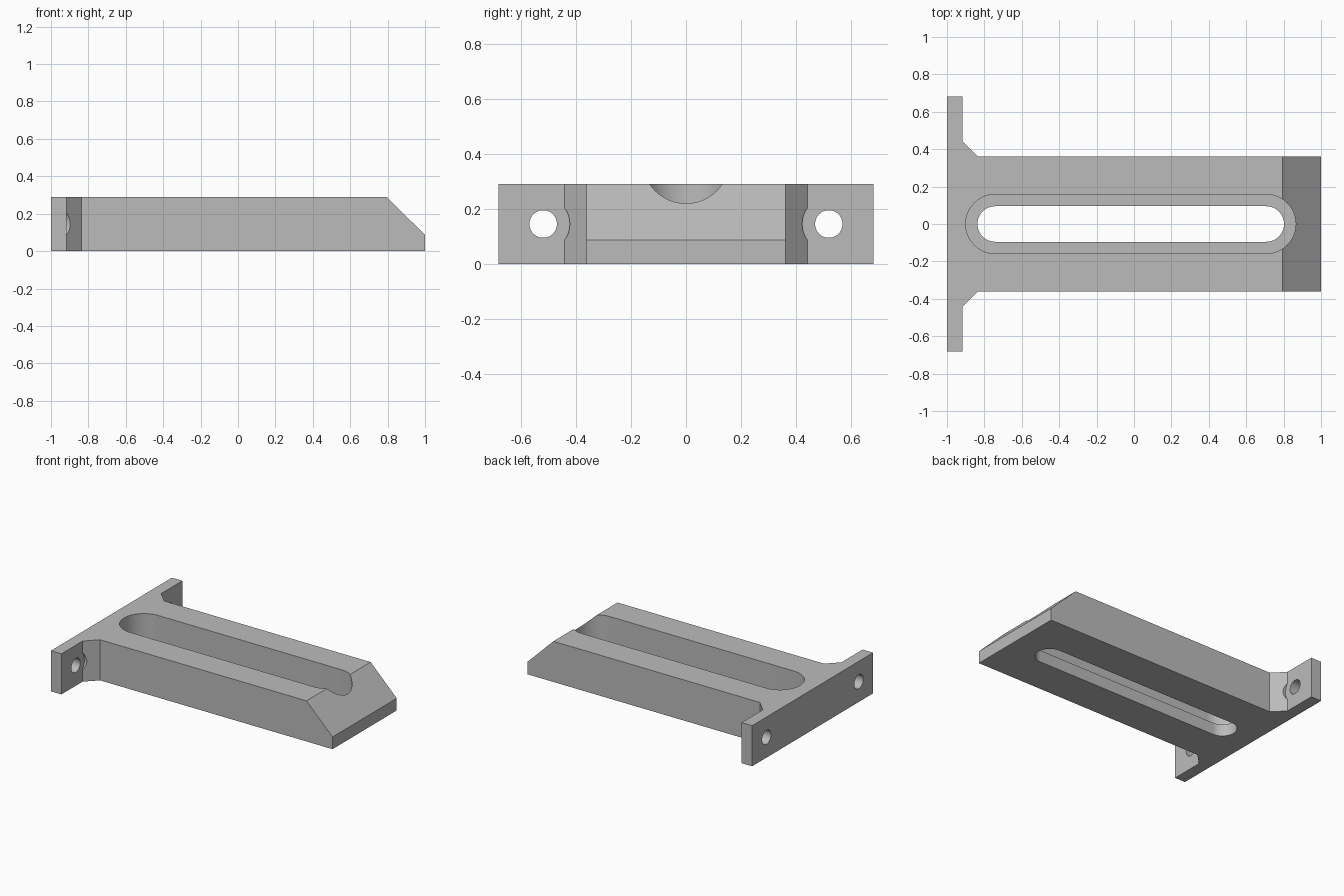
import bpy, bmesh, math
from mathutils import Vector, Matrix

cube = bpy.data.objects.get("Cube")
if cube:
    bpy.data.objects.remove(cube, do_unlink=True)

HEIGHT = 0.29
LEDGE = 0.085      # floor of the wide slot
HOLE_Y, HOLE_Z = 0.52, 0.145

grey = bpy.data.materials.new("machined_grey")
grey.use_nodes = True
colour = (0.5, 0.5, 0.5, 1)
grey.diffuse_color = colour
grey.node_tree.nodes["Principled BSDF"].inputs["Base Color"].default_value = colour


def prism(name, outline, depth, matrix=Matrix()):
    """Extrude a flat outline along local z, then place it."""
    bm = bmesh.new()
    face = bm.faces.new([bm.verts.new((x, y, 0)) for x, y in outline])
    top = bmesh.ops.extrude_face_region(bm, geom=[face])["geom"]
    bmesh.ops.translate(bm, vec=(0, 0, depth),
                        verts=[v for v in top if isinstance(v, bmesh.types.BMVert)])
    bmesh.ops.transform(bm, matrix=matrix, verts=bm.verts)
    bmesh.ops.recalc_face_normals(bm, faces=bm.faces)
    mesh = bpy.data.meshes.new(name)
    bm.to_mesh(mesh)
    bm.free()
    mesh.materials.append(grey)
    obj = bpy.data.objects.new(name, mesh)
    bpy.context.collection.objects.link(obj)
    return obj


def arc(cx, cy, r, start, sweep, steps):
    return [(cx + r * math.cos(start + sweep * i / steps),
             cy + r * math.sin(start + sweep * i / steps)) for i in range(steps + 1)]


def slot(r):
    return (arc(0.707, 0, r, -math.pi / 2, math.pi, 32)
            + arc(-0.742, 0, r, math.pi / 2, math.pi, 32))


def circle(r):
    return arc(0, 0, r, 0, 2 * math.pi, 48)[:-1]


# Body with end flange and gussets, mirrored across the centre line
half = [(1, 0.362), (-0.836, 0.362), (-0.917, 0.443), (-0.917, 0.682), (-1, 0.682)]
bracket = prism("slotted_bracket", half + [(x, -y) for x, y in reversed(half)], HEIGHT)

# Sloped nose: side outline swept across the width
side = Matrix.Translation((0, 0.5, 0)) @ Matrix.Rotation(math.pi / 2, 4, 'X')
slope = [(0.794, HEIGHT), (1, 0.087), (1.1, -0.0116), (1.1, 0.4), (0.6824, 0.4)]
cutters = [prism("nose_cutter", slope, 1, side)]

# Stepped long slot
cutters.append(prism("wide_slot_cutter", slot(0.158), 0.5, Matrix.Translation((0, 0, LEDGE))))
cutters.append(prism("narrow_slot_cutter", slot(0.095), 0.6, Matrix.Translation((0, 0, -0.1))))

# Flange bolt holes with clearance cut into the gussets
for s in (-1, 1):
    for name, r, x, depth in (("bolt_hole_cutter", 0.05, -1.1, 0.3),
                              ("clearance_cutter", 0.097, -0.917, 0.2)):
        place = Matrix.Translation((x, s * HOLE_Y, HOLE_Z)) @ Matrix.Rotation(math.pi / 2, 4, 'Y')
        cutters.append(prism(name, circle(r), depth, place))

bpy.ops.object.select_all(action='DESELECT')
bracket.select_set(True)
bpy.context.view_layer.objects.active = bracket
for cutter in cutters:
    cutter.hide_render = True
    mod = bracket.modifiers.new(cutter.name, 'BOOLEAN')
    mod.operation = 'DIFFERENCE'
    mod.solver = 'EXACT'
    mod.object = cutter
    bpy.ops.object.modifier_apply(modifier=mod.name)
    bpy.data.objects.remove(cutter, do_unlink=True)

bpy.ops.object.shade_smooth_by_angle(angle=math.radians(30))
